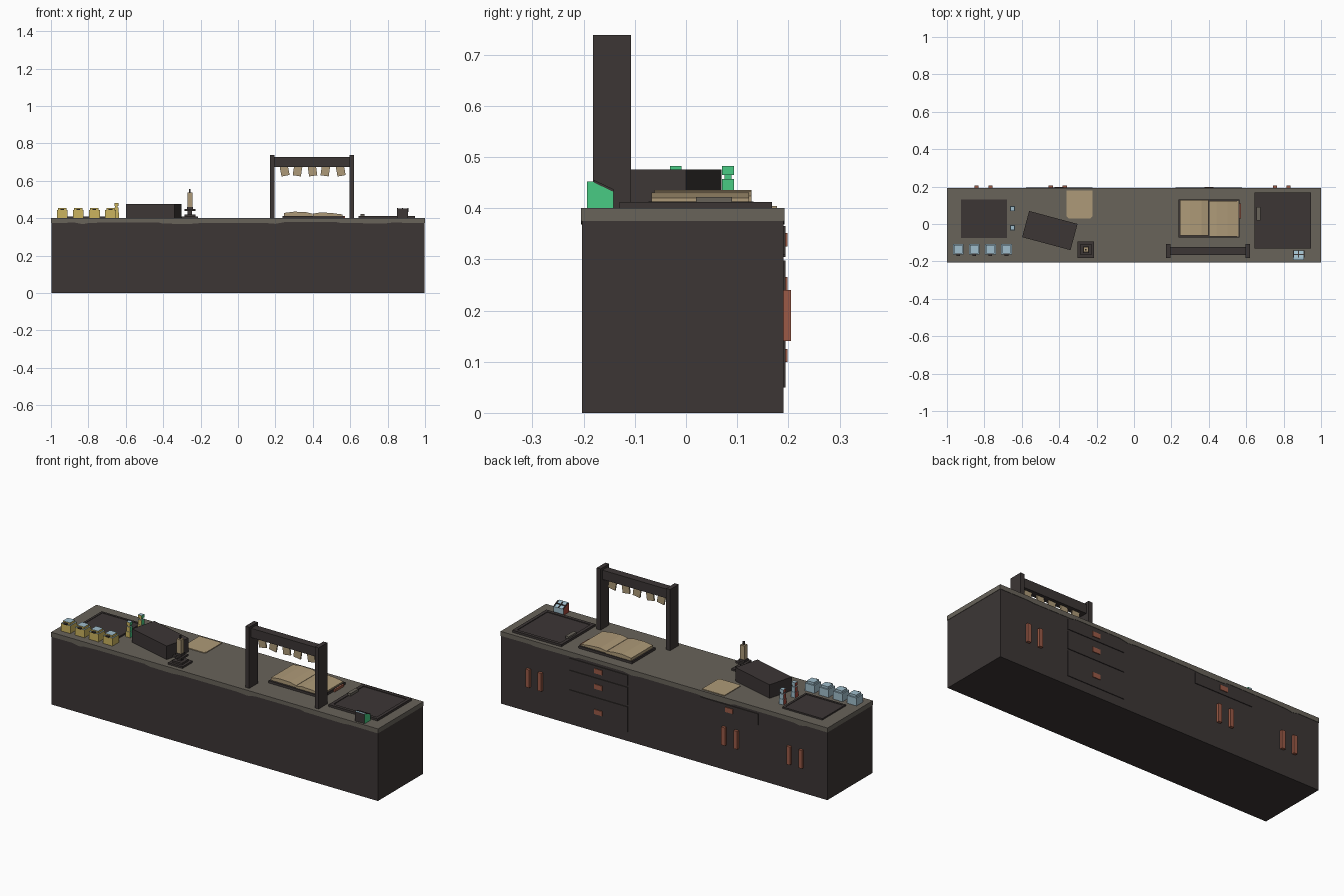
import bpy, bmesh, math
from mathutils import Matrix, Vector

old = bpy.data.objects.get("Cube")
if old:
    bpy.data.objects.remove(old, do_unlink=True)


def mat(name, r, g, b):
    lin = [((c / 255 + 0.055) / 1.055) ** 2.4 for c in (r, g, b)] + [1]
    m = bpy.data.materials.new(name)
    m.use_nodes = True
    m.diffuse_color = lin
    m.node_tree.nodes["Principled BSDF"].inputs["Base Color"].default_value = lin
    return m


DARK = mat("dark wood", 60, 54, 53)
STONE = mat("grey stone", 104, 99, 90)
TAN = mat("tan paper", 174, 154, 120)
YELLOW = mat("yellow glaze", 203, 180, 95)
BLUE = mat("pale blue glaze", 160, 190, 204)
GREEN = mat("green glaze", 72, 203, 132)
COPPER = mat("copper", 155, 90, 70)
RED = mat("red brown", 165, 72, 58)


def finish(name, bm, mats, rule=None):
    bmesh.ops.recalc_face_normals(bm, faces=bm.faces)
    if rule:
        for f in bm.faces:
            f.material_index = rule(f.normal)
    me = bpy.data.meshes.new(name)
    bm.to_mesh(me)
    bm.free()
    for m in mats:
        me.materials.append(m)
    ob = bpy.data.objects.new(name, me)
    bpy.context.collection.objects.link(ob)
    return ob


def add_box(bm, x0, x1, y0, y1, z0, z1):
    m = Matrix.Translation(((x0 + x1) / 2, (y0 + y1) / 2, (z0 + z1) / 2))
    bmesh.ops.create_cube(bm, size=1, matrix=m @ Matrix.Diagonal((x1 - x0, y1 - y0, z1 - z0, 1)))


def boxes(name, dims, mats, rule=None):
    bm = bmesh.new()
    for d in dims:
        add_box(bm, *d)
    return finish(name, bm, mats, rule)


def prism(name, pts, depth, mats, rule=None):
    """Extrude a closed outline of 3D points along a vector."""
    bm = bmesh.new()
    face = bm.faces.new([bm.verts.new(p) for p in pts])
    new = bmesh.ops.extrude_face_region(bm, geom=[face])["geom"]
    bmesh.ops.translate(bm, vec=depth, verts=[v for v in new if isinstance(v, bmesh.types.BMVert)])
    return finish(name, bm, mats, rule)


def stack(name, x, y, layers, mats, rule=None):
    """Square blocks (width, bottom, top) on one centre."""
    return boxes(name, [(x - w / 2, x + w / 2, y - w / 2, y + w / 2, a, b) for w, a, b in layers], mats, rule)


# Cabinet and worktop with a chipped lower edge
boxes("cabinet", [(-0.998, 0.998, -0.203, 0.19, 0, 0.39)], [DARK])
edge = [(1, .375), (.82, .376), (.79, .372), (.55, .374), (.52, .38), (.25, .379), (.2, .37),
        (.14, .375), (-.2, .374), (-.26, .369), (-.4, .371), (-.43, .378), (-.72, .377),
        (-.8, .374), (-.83, .368), (-.87, .376), (-1, .375)]
prism("worktop", [(-1, -.205, .4), (1, -.205, .4)] + [(x, -.205, z) for x, z in edge], (0, .397, 0), [STONE])

# Drawers, drawer pulls and door handles on the back
drawers = [(.4, .308, .365, .338), (.4, .2, .298, .252), (.4, .05, .19, .112), (-.4, .305, .365, .338)]
for i, (x, z0, z1, zh) in enumerate(drawers):
    boxes(f"drawer_{i + 1}", [(x - .177, x + .177, .185, .194, z0, z1)], [DARK])
    boxes(f"drawer_pull_{i + 1}", [(x - .024, x + .024, .19, .198, zh - .013, zh + .013)], [COPPER])
for i, x in enumerate((-.842, -.768, -.445, -.37, .753, .827)):
    boxes(f"door_handle_{i + 1}", [(x - .011, x + .011, .188, .205, .14, .24)], [COPPER])


# Trays: a raised rim around a lower panel
def tray(name, x0, x1, y0, y1, h, r):
    boxes(name + "_panel", [(x0 + r, x1 - r, y0 + r, y1 - r, .395, .4 + h * .7)], [DARK])
    boxes(name + "_rim", [(x0, x1, y0, y0 + r, .395, .4 + h), (x0, x1, y1 - r, y1, .395, .4 + h),
                          (x0, x0 + r, y0 + r, y1 - r, .395, .4 + h),
                          (x1 - r, x1, y0 + r, y1 - r, .395, .4 + h)], [DARK])


tray("left_tray", -.925, -.68, -.075, .13, .008, .012)
tray("right_tray", .645, .945, -.13, .168, .012, .018)
boxes("tray_knob", [(.655, .675, .02, .09, .405, .422)], [STONE])


# Cups in a row
def cup_rule(n):
    return 0 if n.y < -.5 or n.x > .5 else 1


for i, x in enumerate((-.94, -.854, -.768, -.682)):
    stack(f"cup_{i + 1}", x, -.135, [(.058, .398, .443), (.044, .443, .455)], [YELLOW, BLUE], cup_rule)
    boxes(f"cup_spout_{i + 1}", [(x - .01, x + .01, -.17, -.155, .443, .449)], [DARK])


# Shakers
def glaze_rule(n):
    if n.x > .5:
        return 0
    if n.x < -.5:
        return 1
    return 2 if n.y < -.5 else 3


for i, y in enumerate((-.02, .082)):
    stack(f"shaker_{i + 1}", -.65, y, [(.027, .398, .43), (.023, .43, .457), (.013, .457, .465),
          (.023, .465, .482)], [GREEN, RED, YELLOW, BLUE], glaze_rule)

# Sloped caddy with dark bars on its lid
prism("caddy", [(.85, y, z) for y, z in ((-.193, .398), (-.193, .452), (-.18, .452), (-.142, .434), (-.142, .398))],
      (.06, 0, 0), [GREEN, RED, DARK, BLUE], glaze_rule)
for i, x in enumerate((.852, .88, .908)):
    prism(f"caddy_bar_{i + 1}", [(x - .003, y, z) for y, z in ((-.18, .45), (-.18, .455), (-.142, .437), (-.142, .432))],
          (.006, 0, 0), [DARK])
boxes("caddy_cross_bar", [(.85, .91, -.167, -.161, .442, .447)], [DARK])

# Turned storage box
box = boxes("storage_box", [(-.134, .134, -.0725, .0725, 0, .077)], [DARK])
box.location = (-.45, -.035, .398)
box.rotation_euler.z = math.radians(-15)

# Candle on its stand
stack("candle_stand", -.257, -.137, [(.088, .398, .41), (.06, .41, .42), (.024, .42, .438), (.058, .438, .448),
                                   (.034, .448, .46)], [DARK])
stack("candle", -.257, -.137, [(.026, .46, .537)], [TAN])
stack("wick", -.257, -.137, [(.008, .537, .556)], [DARK])

# Loose sheet with clipped lower corners
prism("sheet", [(-.36, .178, .399), (-.36, .04, .399), (-.35, .03, .399), (-.232, .03, .399),
                (-.222, .04, .399), (-.222, .178, .399)], (0, 0, .005), [TAN])

# Hanging rack with tags
for side, x in (("right", .172), ("left", .597)):
    boxes(f"rack_post_{side}", [(x, x + .024, -.182, -.107, .398, .738)], [DARK])
boxes("rack_beam", [(.19, .602, -.165, -.122, .675, .726)], [DARK])
for i, (x, tilt) in enumerate(((.245, 11), (.322, -9), (.395, 8), (.47, -8), (.545, 10))):
    tag = boxes(f"tag_{i + 1}", [(-.022, .022, -.004, .004, -.05, .006)], [TAN])
    tag.location = (x, -.143, .676)
    tag.rotation_euler.y = math.radians(-tilt)

# Open book: covers and two curved page blocks
boxes("book_cover_right", [(.238, .4, -.073, .132, .398, .413)], [DARK])
boxes("book_cover_left", [(.4, .564, -.073, .132, .398, .413)], [DARK])
boxes("book_edge", [(.558, .572, .03, .11, .399, .412)], [COPPER])
right_pages = [(.246, .413), (.246, .428), (.3, .435), (.36, .433), (.399, .424), (.399, .413)]
left_pages = [(.401, .413), (.401, .424), (.44, .431), (.5, .428), (.558, .42), (.558, .413)]
prism("book_pages_right", [(x, -.062, z) for x, z in right_pages], (0, .19, 0), [TAN])
prism("book_pages_left", [(x, -.067, z) for x, z in left_pages], (0, .19, 0), [TAN])
